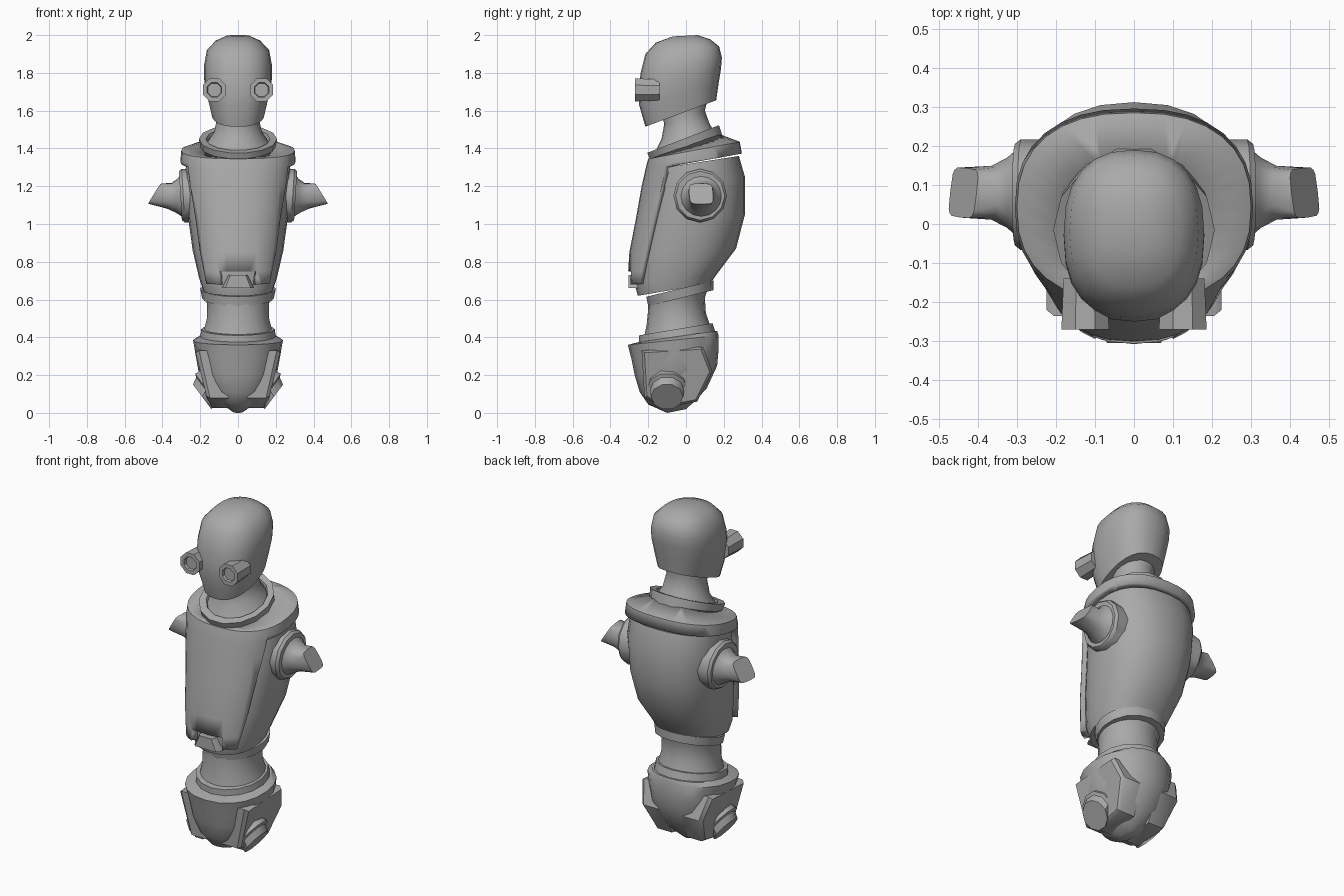
import bpy, bmesh, math
from mathutils import Vector

cube = bpy.data.objects.get("Cube")
if cube:
    bpy.data.objects.remove(cube)

GREY = (0.4, 0.4, 0.4, 1)
mat = bpy.data.materials.new("plain grey")
mat.use_nodes = True
mat.diffuse_color = GREY
mat.node_tree.nodes["Principled BSDF"].inputs["Base Color"].default_value = GREY


def finish(name, bm, thickness=0):
    """Turn a bmesh into a shaded object."""
    bmesh.ops.recalc_face_normals(bm, faces=bm.faces)
    mesh = bpy.data.meshes.new(name)
    bm.to_mesh(mesh)
    bm.free()
    mesh.materials.append(mat)
    obj = bpy.data.objects.new(name, mesh)
    bpy.context.collection.objects.link(obj)
    bpy.ops.object.select_all(action="DESELECT")
    obj.select_set(True)
    bpy.context.view_layer.objects.active = obj
    bpy.ops.object.shade_smooth_by_angle(angle=math.radians(38))
    if thickness:
        mod = obj.modifiers.new("thickness", "SOLIDIFY")
        mod.thickness = thickness
        mod.offset = -1
    return obj


def oval(c, u, v, n, p=2, turn=0.0):
    """Superellipse ring spanned by the half axes u and v."""
    def sp(t):
        return math.copysign(abs(t) ** (2 / p), t) if abs(t) > 1e-6 else 0
    angles = [2 * math.pi * (i + turn) / n for i in range(n)]
    return [c + u * sp(math.cos(a)) + v * sp(math.sin(a)) for a in angles]


def slab(ring, n, p):
    """Ring from its front point, back point and half width."""
    yf, zf, yb, zb, w = ring
    f, b = Vector((0, yf, zf)), Vector((0, yb, zb))
    return oval((f + b) / 2, Vector((w, 0, 0)), (b - f) / 2, n, p)


def loft(loops, caps=True, closed=False):
    bm = bmesh.new()
    rows = [[bm.verts.new(p) for p in loop] for loop in loops]
    pairs = list(zip(rows, rows[1:])) + ([(rows[-1], rows[0])] if closed else [])
    for a, b in pairs:
        for i in range(len(a)):
            j = (i + 1) % len(a)
            bm.faces.new((a[i], a[j], b[j], b[i]))
    if caps and not closed:
        bm.faces.new(rows[0])
        bm.faces.new(rows[-1])
    return bm


def body(name, rings, n=20, p=2.0, closed=False):
    return finish(name, loft([slab(r, n, p) for r in rings], closed=closed))


def disc(c, axis, r, n, p=2, turn=0.0):
    """Ring around an axis lying mostly along x or y."""
    axis = Vector(axis).normalized()
    u = axis.cross(Vector((0, 0, 1))).normalized()
    return oval(Vector(c), u * r, u.cross(axis) * r, n, p, turn)


def both_sides(name, loops):
    for side, s in (("left", 1), ("right", -1)):
        mirrored = [[Vector((q.x * s, q.y, q.z)) for q in lp] for lp in loops]
        finish(side + "_" + name, loft(mirrored))


# Head and neck
body("head", [
    (-0.215, 1.515, 0.16, 1.655, 0.14), (-0.248, 1.63, 0.172, 1.74, 0.165),
    (-0.25, 1.72, 0.185, 1.82, 0.18), (-0.24, 1.8, 0.19, 1.88, 0.18),
    (-0.215, 1.9, 0.175, 1.94, 0.165), (-0.16, 1.96, 0.13, 1.977, 0.12),
    (-0.07, 1.993, 0.06, 2.0, 0.06)], n=24, p=2.4)
body("neck", [
    (-0.17, 1.37, 0.16, 1.47, 0.17), (-0.13, 1.45, 0.125, 1.53, 0.125),
    (-0.115, 1.53, 0.1, 1.6, 0.11), (-0.13, 1.58, 0.12, 1.68, 0.12)])
body("collar", [
    (-0.185, 1.315, 0.2, 1.46, 0.195), (-0.21, 1.375, 0.18, 1.525, 0.207),
    (-0.17, 1.39, 0.15, 1.51, 0.17), (-0.15, 1.35, 0.15, 1.46, 0.15)],
    n=14, closed=True)

# Tubular eyes with a recessed lens
both_sides("eye", [disc((0.125, y, 1.71), (0, 1, 0), r, 8, turn=0.5)
                   for y, r in ((-0.14, 0.06), (-0.27, 0.066),
                                (-0.27, 0.042), (-0.255, 0.038))])

# Torso
body("torso", [
    (-0.255, 0.62, 0.13, 0.685, 0.185), (-0.275, 0.69, 0.16, 0.73, 0.205),
    (-0.265, 0.85, 0.265, 0.87, 0.24), (-0.235, 1.03, 0.312, 1.05, 0.265),
    (-0.2, 1.2, 0.312, 1.25, 0.28), (-0.17, 1.29, 0.28, 1.36, 0.275)],
    n=24, p=2.3)

# Breastplate and yoke: one shell trimmed along the armhole and a hem notch
shell = loft([slab(r, 32, 2.4) for r in (
    (-0.31, 0.68, 0.13, 0.7, 0.215), (-0.3, 0.85, 0.27, 0.87, 0.25),
    (-0.265, 1.03, 0.31, 1.05, 0.275), (-0.235, 1.2, 0.315, 1.22, 0.295),
    (-0.21, 1.31, 0.297, 1.365, 0.305), (-0.2, 1.345, 0.285, 1.435, 0.3),
    (-0.18, 1.35, 0.18, 1.475, 0.19))], caps=False)
edge_cut = (Vector((0, -0.245, 0.69)), Vector((0, -0.59, 0.135)))
yoke_cut = (Vector((0, -0.11, 1.3)), Vector((0, -0.07, 0.39)))
notch = [(Vector((s * 0.1, 0, 0)), Vector((1, 0, 0))) for s in (-1, 1)]
notch.append((Vector((0, 0, 0.75)), Vector((0, 0, 1))))
for co, no in [edge_cut, yoke_cut] + notch:
    bmesh.ops.bisect_plane(shell, plane_co=co, plane_no=no,
                           geom=shell.verts[:] + shell.edges[:] + shell.faces[:])


def trimmed(face):
    c = face.calc_center_median()
    outside = all((c - co).dot(no) < 0 for co, no in (edge_cut, yoke_cut))
    return outside or (abs(c.x) < 0.1 and c.z < 0.75 and c.y < 0)


bmesh.ops.delete(shell, geom=[f for f in shell.faces if trimmed(f)], context="FACES")
finish("breastplate", shell, thickness=0.04)

# Buckle inside the notch
buckle = [(-0.085, 0.66), (0.085, 0.66), (0.05, 0.73), (-0.05, 0.73)]
finish("buckle", loft([[Vector((x * k, y, z)) for x, z in buckle]
                       for y, k in ((-0.2, 1), (-0.285, 1), (-0.305, 0.8))]))

# Shoulder sockets and arm stumps
out = (1, 0, -0.06)
both_sides("shoulder_socket", [disc((x, 0.075, 1.15), out, r, 12)
                               for x, r in ((0.2, 0.14), (0.29, 0.142),
                                            (0.305, 0.13), (0.305, 0.115))])
both_sides("arm_stump", [
    disc((0.29, 0.08, 1.15), out, 0.12, 16),
    disc((0.325, 0.08, 1.15), (1, 0, 0.05), 0.09, 16),
    disc((0.365, 0.08, 1.15), (1, 0, 0.2), 0.069, 16, 2.5),
    disc((0.437, 0.08, 1.16), (0.85, 0.1, 0.53), 0.064, 16, 5)])

# Waist
body("upper_waist_band", [
    (-0.2, 0.565, 0.145, 0.65, 0.19), (-0.21, 0.615, 0.145, 0.7, 0.2)], n=16)
body("waist", [
    (-0.2, 0.59, 0.12, 0.67, 0.18), (-0.2, 0.55, 0.1, 0.61, 0.165),
    (-0.208, 0.47, 0.105, 0.53, 0.165), (-0.22, 0.41, 0.125, 0.47, 0.18)])
body("lower_waist_band", [
    (-0.25, 0.365, 0.155, 0.43, 0.2), (-0.25, 0.41, 0.14, 0.475, 0.195)], n=16)

# Pelvis
body("pelvis", [
    (-0.1, 0.0, 0.0, 0.02, 0.03), (-0.2, 0.045, 0.05, 0.065, 0.1),
    (-0.245, 0.11, 0.11, 0.13, 0.165), (-0.272, 0.2, 0.165, 0.25, 0.21),
    (-0.29, 0.29, 0.172, 0.33, 0.225), (-0.308, 0.36, 0.172, 0.41, 0.238),
    (-0.25, 0.375, 0.165, 0.435, 0.2)], n=20, p=2.2)

# Hip panels and leg stumps
panel = [(-0.235, 0.33), (0.09, 0.35), (0.14, 0.22), (0.06, 0.06),
         (-0.12, 0.025), (-0.22, 0.08)]
both_sides("hip_panel", [
    [Vector((0.05, y, z)) for y, z in panel],
    [Vector((0.13 + 0.23 * z, y, z)) for y, z in panel],
    [Vector((0.148 + 0.23 * z, y * 0.92 - 0.004, z * 0.92 + 0.015)) for y, z in panel]])
down = (0.8, 0, -0.6)
both_sides("leg_stump", [disc(c, down, r, 10) for c, r in (
    ((0.1, -0.1, 0.16), 0.11), ((0.165, -0.1, 0.125), 0.108),
    ((0.17, -0.1, 0.12), 0.09), ((0.19, -0.1, 0.085), 0.085))])
